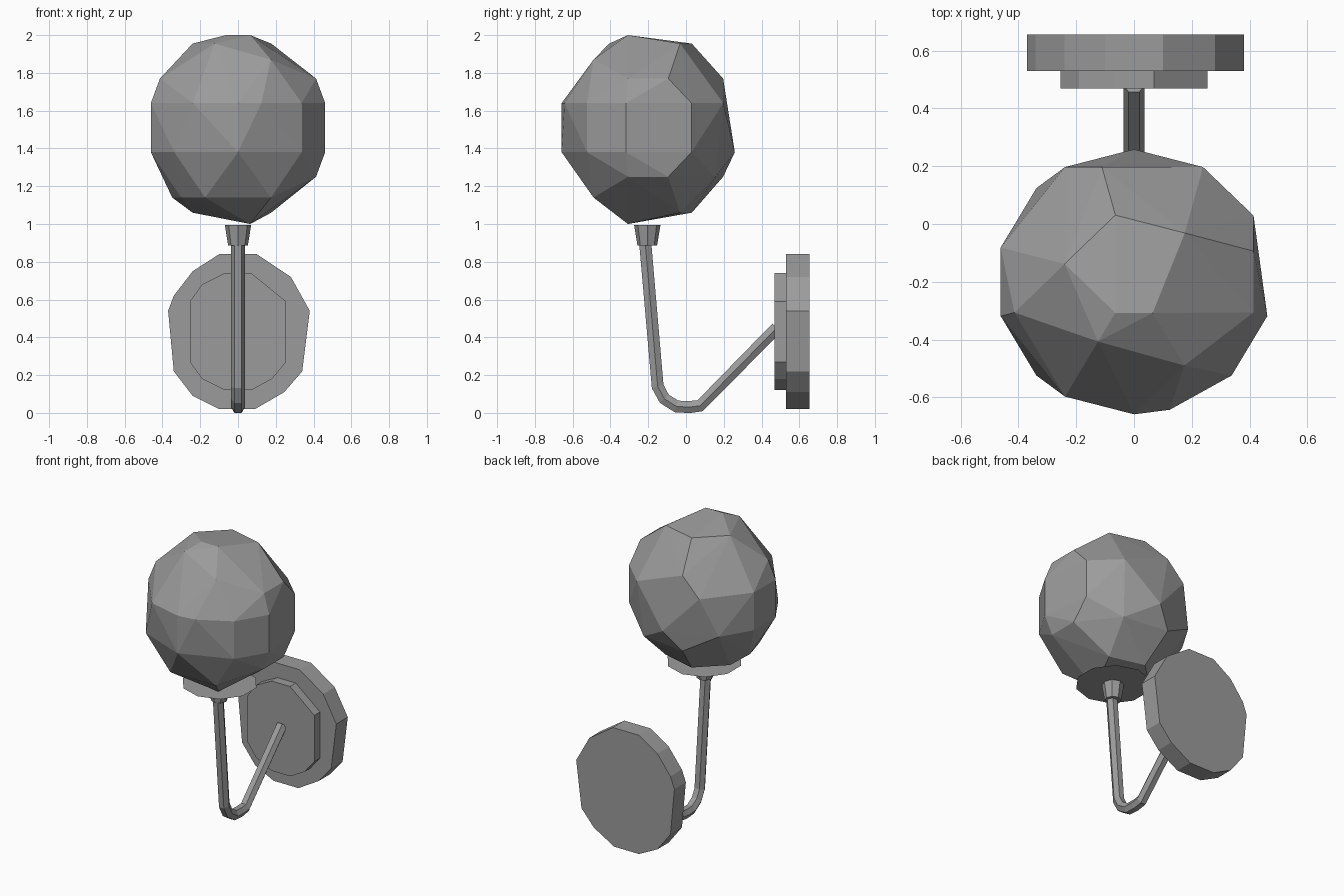
import bpy, bmesh
from math import sin, cos, pi, radians
from mathutils import Vector

if "Cube" in bpy.data.objects:
    bpy.data.objects.remove(bpy.data.objects["Cube"])

grey = bpy.data.materials.new("dark_grey")
grey.diffuse_color = (0.33, 0.33, 0.33, 1)
grey.use_nodes = True
grey.node_tree.nodes["Principled BSDF"].inputs["Base Color"].default_value = grey.diffuse_color


def finish(name, bm):
    bmesh.ops.recalc_face_normals(bm, faces=bm.faces)
    mesh = bpy.data.meshes.new(name)
    bm.to_mesh(mesh)
    bm.free()
    mesh.materials.append(grey)
    obj = bpy.data.objects.new(name, mesh)
    bpy.context.collection.objects.link(obj)
    return obj


def plate(name, outline, y0, y1):
    """Flat plate: an x-z outline extruded along y."""
    bm = bmesh.new()
    face = bm.faces.new([bm.verts.new((x, y0, z)) for x, z in outline])
    ext = bmesh.ops.extrude_face_region(bm, geom=[face], use_keep_orig=True)
    moved = [e for e in ext["geom"] if isinstance(e, bmesh.types.BMVert)]
    bmesh.ops.translate(bm, verts=moved, vec=(0, y1 - y0, 0))
    return finish(name, bm)


def tube(name, path, radius, sides):
    """Faceted tube along a path in the y-z plane."""
    pts = [Vector((0, y, z)) for y, z in path]
    across = Vector((1, 0, 0))
    bm = bmesh.new()
    rings = []
    for i, p in enumerate(pts):
        a = (p - pts[i - 1]).normalized() if i else None
        b = (pts[i + 1] - p).normalized() if i < len(pts) - 1 else None
        t = ((a or b) + (b or a)).normalized()
        n = t.cross(across)
        rings.append([bm.verts.new(p + radius * (across * cos(2 * pi * k / sides)
                                                 + n * sin(2 * pi * k / sides)))
                      for k in range(sides)])
    for r, s in zip(rings, rings[1:]):
        for k in range(sides):
            j = (k + 1) % sides
            bm.faces.new((r[k], r[j], s[j], s[k]))
    bm.faces.new(rings[0])
    bm.faces.new(rings[-1])
    return finish(name, bm)


# faceted globe: sparse rings (height, radius, angles) wrapped in a hull
CY = -0.2
RINGS = [
    (2.00, 0.13, (240, 300)),
    (1.955, 0.25, (45, 105, 165, 240)),
    (1.87, 0.35, (300,)),
    (1.77, 0.43, (345, 15, 105, 195)),
    (1.64, 0.48, (345, 30, 60, 120, 165, 195, 240, 270, 285, 315)),
    (1.38, 0.48, (345, 30, 90, 135, 165, 195, 225, 270, 315)),
    (1.25, 0.43, (345, 15, 60, 105)),
    (1.14, 0.35, (180, 210, 240, 300)),
    (1.06, 0.25, (45, 105, 165)),
    (1.00, 0.13, (300,)),
]
bm = bmesh.new()
for z, r, angles in RINGS:
    for a in angles:
        bm.verts.new((r * 0.995 * cos(radians(a)), CY + r * 0.955 * sin(radians(a)), z))
bmesh.ops.convex_hull(bm, input=bm.verts[:])
finish("globe_shade", bm)

# thin dish under the globe
bm = bmesh.new()
bmesh.ops.create_circle(bm, cap_ends=True, segments=10, radius=0.24)
bmesh.ops.translate(bm, verts=bm.verts, vec=(0, CY, 1.0))
finish("dish", bm)

# tapered cup holding the dish
bm = bmesh.new()
bmesh.ops.create_cone(bm, cap_ends=True, segments=8, radius1=0.052,
                      radius2=0.07, depth=0.11)
bmesh.ops.translate(bm, verts=bm.verts, vec=(0, CY - 0.005, 0.941))
finish("cup", bm)

# bent arm
tube("arm", [(-0.215, 0.89), (-0.15, 0.14), (-0.115, 0.075), (-0.05, 0.034),
             (0.02, 0.031), (0.075, 0.038), (0.48, 0.45)], 0.037, 6)

# wall plates
plate("wall_plate", [(-0.1, 0.84), (0.1, 0.84), (0.28, 0.72), (0.38, 0.54),
                     (0.34, 0.22), (0.245, 0.11), (0.09, 0.02), (-0.1, 0.02),
                     (-0.24, 0.09), (-0.34, 0.22), (-0.37, 0.54),
                     (-0.34, 0.62), (-0.24, 0.75)], 0.53, 0.655)
plate("arm_mount", [(-0.07, 0.74), (0.07, 0.74), (0.255, 0.59), (0.255, 0.27),
                    (0.18, 0.18), (0.07, 0.12), (-0.07, 0.12), (-0.19, 0.18),
                    (-0.255, 0.27), (-0.255, 0.59), (-0.19, 0.68)], 0.468, 0.532)
